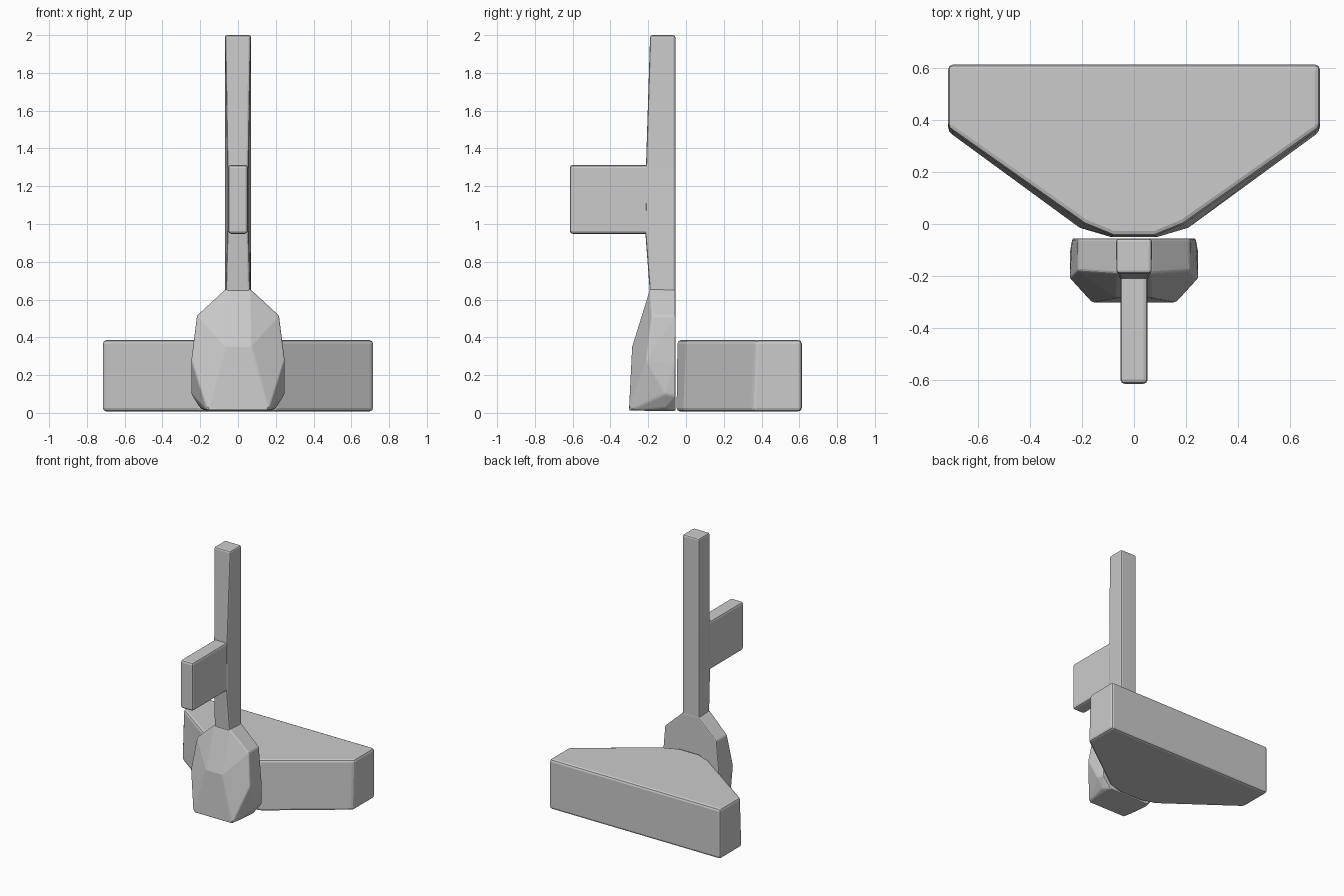
import bpy, bmesh

if "Cube" in bpy.data.objects:
    bpy.data.objects.remove(bpy.data.objects["Cube"])


def finish(name, bm, bevel):
    bmesh.ops.recalc_face_normals(bm, faces=bm.faces)
    mesh = bpy.data.meshes.new(name)
    bm.to_mesh(mesh)
    bm.free()
    obj = bpy.data.objects.new(name, mesh)
    bpy.context.collection.objects.link(obj)
    mod = obj.modifiers.new("soft_edges", 'BEVEL')
    mod.width = bevel
    mod.segments = 2
    mod.limit_method = 'ANGLE'
    mod.angle_limit = 0.4
    return obj


def loft(name, rings, bevel):
    """Bridge a stack of rings and cap both ends."""
    bm = bmesh.new()
    loops = [[bm.verts.new(p) for p in ring] for ring in rings]
    n = len(loops[0])
    for a, b in zip(loops, loops[1:]):
        for i in range(n):
            j = (i + 1) % n
            bm.faces.new((a[i], a[j], b[j], b[i]))
    bm.faces.new(loops[0])
    bm.faces.new(loops[-1])
    return finish(name, bm, bevel)


def mirrored(half, z):
    """Close a right-hand outline by mirroring it across x = 0."""
    return [(x, y, z) for x, y in half] + [(-x, y, z) for x, y in reversed(half)]


# Wide tapered block at the back, its sides leaning in slightly
lower = [(0.09, -0.05), (0.21, -0.015), (0.715, 0.355), (0.715, 0.613)]
upper = [(0.08, -0.045), (0.19, 0.0), (0.715, 0.37), (0.715, 0.613)]
loft("rear_block", [mirrored(lower, 0.008), mirrored(upper, 0.385)], 0.018)

# Faceted front body, a convex shell around mirrored corner points
corners = [
    (0.065, -0.055, 0.655), (0.215, -0.055, 0.515), (0.237, -0.055, 0.27),
    (0.237, -0.055, 0.09), (0.17, -0.055, 0.01),
    (0.065, -0.19, 0.655), (0.217, -0.18, 0.515),
    (0.247, -0.21, 0.28), (0.247, -0.11, 0.10), (0.2, -0.11, 0.025),
    (0.07, -0.285, 0.35), (0.163, -0.302, 0.012),
]
bm = bmesh.new()
for x, y, z in corners:
    bm.verts.new((x, y, z))
    bm.verts.new((-x, y, z))
bmesh.ops.convex_hull(bm, input=bm.verts)
bmesh.ops.dissolve_limit(bm, angle_limit=0.02, verts=bm.verts, edges=bm.edges)
finish("front_body", bm, 0.008)

# Tall post, bulging forward where the fin joins
levels = [(0.62, 0.065, -0.19), (0.95, 0.056, -0.215),
          (1.30, 0.056, -0.212), (2.0, 0.068, -0.19)]
loft("post", [mirrored([(w, front), (0.069, -0.056)], z)
              for z, w, front in levels], 0.012)

# Flat fin projecting to the front
fin = [(0.052, -0.615), (0.052, -0.15)]
loft("fin", [mirrored(fin, 0.948), mirrored(fin, 1.313)], 0.016)
